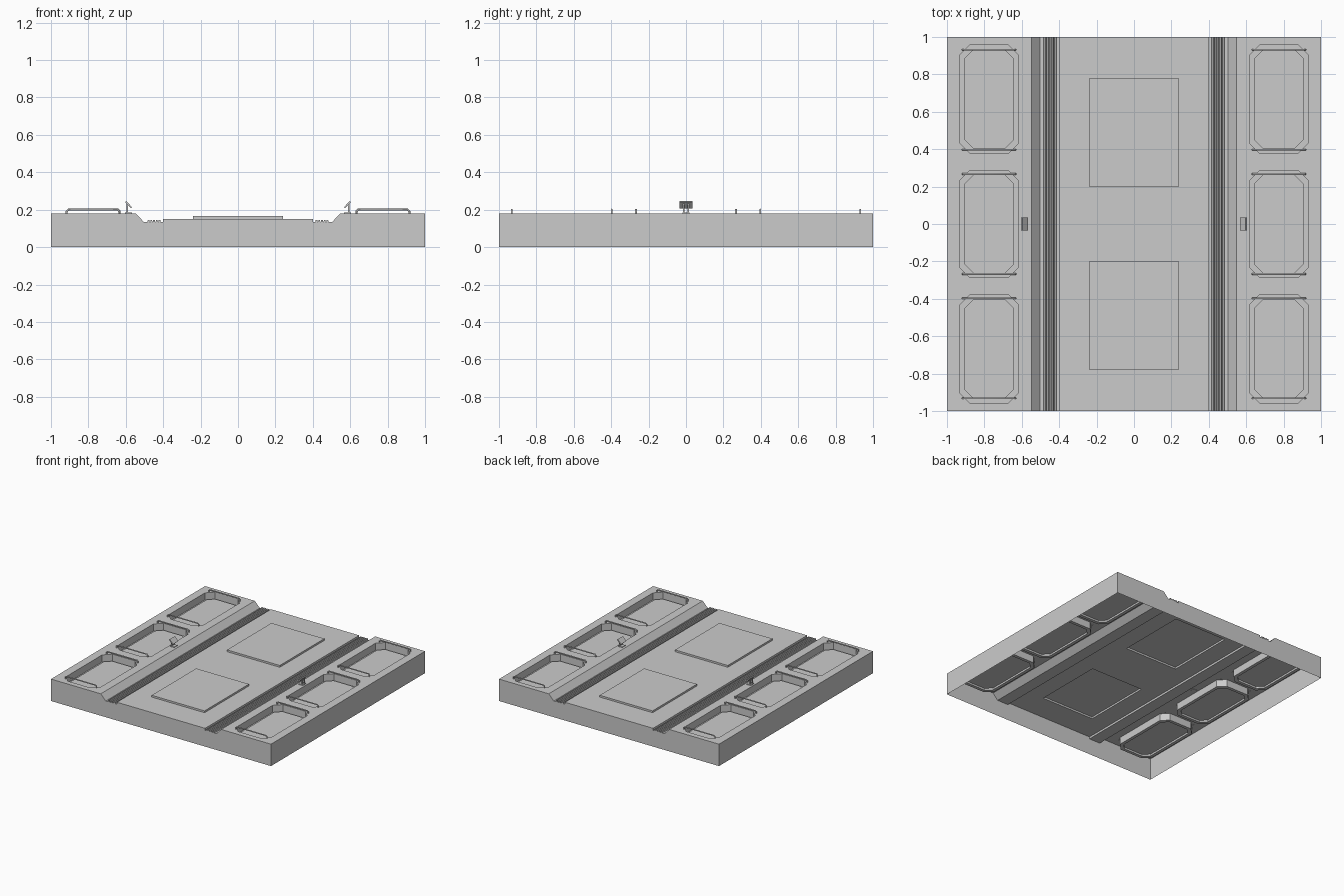
import bpy, bmesh

if "Cube" in bpy.data.objects:
    bpy.data.objects.remove(bpy.data.objects["Cube"])

HOLES = [(-0.957, -0.378), (-0.287, 0.287), (0.378, 0.957)]
TOP = 0.18


def add_object(name, bm):
    bmesh.ops.recalc_face_normals(bm, faces=bm.faces)
    mesh = bpy.data.meshes.new(name)
    bm.to_mesh(mesh)
    bm.free()
    obj = bpy.data.objects.new(name, mesh)
    bpy.context.collection.objects.link(obj)
    return obj


def extrude_y(bm, profile, y0, y1):
    """Closed xz profile swept along y."""
    loft(bm, [[(x, y, z) for x, z in profile] for y in (y0, y1)])


def loft(bm, rings):
    rings = [[bm.verts.new(p) for p in r] for r in rings]
    n = len(rings[0])
    for a, b in zip(rings, rings[1:]):
        for i in range(n):
            j = (i + 1) % n
            bm.faces.new((a[i], a[j], b[j], b[i]))
    bm.faces.new(rings[0][::-1])
    bm.faces.new(rings[-1])


def box(bm, x0, x1, y0, y1, z0, z1):
    extrude_y(bm, [(x0, z0), (x1, z0), (x1, z1), (x0, z1)], y0, y1)


def octagon(x0, x1, y0, y1, c, z):
    return [(x0 + c, y0, z), (x1 - c, y0, z), (x1, y0 + c, z), (x1, y1 - c, z),
            (x1 - c, y1, z), (x0 + c, y1, z), (x0, y1 - c, z), (x0, y0 + c, z)]


def baked_mesh(obj):
    dg = bpy.context.evaluated_depsgraph_get()
    return bpy.data.meshes.new_from_object(obj.evaluated_get(dg))


# Floor cross-section: decks, sloped channel sides, flat gutters, raised middle
half = [(1, 0), (1, TOP), (0.547, TOP), (0.502, 0.133), (0.401, 0.133), (0.401, 0.15)]
bm = bmesh.new()
extrude_y(bm, half + [(-x, z) for x, z in reversed(half)], -1, 1)
floor = add_object("floor_tile", bm)

# Recess cutters leave a raised pad in each recess; centre plates are added
bm = bmesh.new()
for s in (-1, 1):
    xa, xb = sorted((s * 0.617, s * 0.932))
    for y0, y1 in HOLES:
        d = 0.026
        loft(bm, [octagon(xa + d, xb - d, y0 + d, y1 - d, 0.045, 0.137),
                  octagon(xa + d, xb - d, y0 + d, y1 - d, 0.045, 0.122),
                  octagon(xa, xb, y0, y1, 0.055, 0.122),
                  octagon(xa, xb, y0, y1, 0.055, 0.25)])
cutter = add_object("recess_cutter", bm)
bm = bmesh.new()
for y0, y1 in ((-0.777, -0.2), (0.2, 0.777)):
    box(bm, -0.24, 0.24, y0, y1, 0.1, 0.165)
plates = add_object("centre_plates", bm)
for tool, op in ((cutter, 'DIFFERENCE'), (plates, 'UNION')):
    mod = floor.modifiers.new(op, 'BOOLEAN')
    mod.object, mod.operation, mod.solver = tool, op, 'EXACT'
floor.data = baked_mesh(floor)
floor.modifiers.clear()
bpy.data.objects.remove(cutter)
bpy.data.objects.remove(plates)

# Open the underside
bm = bmesh.new()
bm.from_mesh(floor.data)
under = [f for f in bm.faces if all(v.co.z < 0.001 for v in f.verts)]
bmesh.ops.delete(bm, geom=under, context='FACES')
bm.to_mesh(floor.data)
bm.free()

# Long ribs lying in the gutters
for s in (-1, 1):
    bm = bmesh.new()
    for i in range(5):
        x = 0.478 - i * 0.0145
        extrude_y(bm, [(s * (x + 0.006), 0.133), (s * (x + 0.004), 0.146),
                       (s * (x - 0.004), 0.146), (s * (x - 0.006), 0.133)], -1, 1)
    add_object("gutter_ribs", bm)


# Bent rails over the ends of each recess
def rail(name, s, y):
    pts = [(0.916, 0.178), (0.916, 0.192), (0.908, 0.2),
           (0.642, 0.2), (0.634, 0.192), (0.634, 0.178)]
    curve = bpy.data.curves.new(name, 'CURVE')
    curve.dimensions = '3D'
    curve.bevel_depth, curve.bevel_resolution = 0.0055, 1
    curve.use_fill_caps = True
    sp = curve.splines.new('POLY')
    sp.points.add(len(pts) - 1)
    for p, (x, z) in zip(sp.points, pts):
        p.co = (s * x, y, z, 1)
    tmp = bpy.data.objects.new(name + "_path", curve)
    bpy.context.collection.objects.link(tmp)
    bpy.context.view_layer.update()
    mesh = baked_mesh(tmp)
    bpy.data.objects.remove(tmp)
    bpy.context.collection.objects.link(bpy.data.objects.new(name, mesh))


for s in (-1, 1):
    for y in (-0.932, -0.397, -0.267, 0.267, 0.397, 0.932):
        rail("rail", s, y)

# Small control stands: foot, two posts, slanted panel
for s in (-1, 1):
    bm = bmesh.new()
    box(bm, s * 0.603, s * 0.566, -0.02, 0.02, 0.178, 0.185)
    for y in (-0.011, 0.011):
        box(bm, s * 0.597, s * 0.589, y - 0.004, y + 0.004, 0.183, 0.234)
    extrude_y(bm, [(s * 0.597, 0.246), (s * 0.603, 0.24),
                   (s * 0.572, 0.207), (s * 0.566, 0.213)][::-1], -0.034, 0.034)
    add_object("control_stand", bm)
